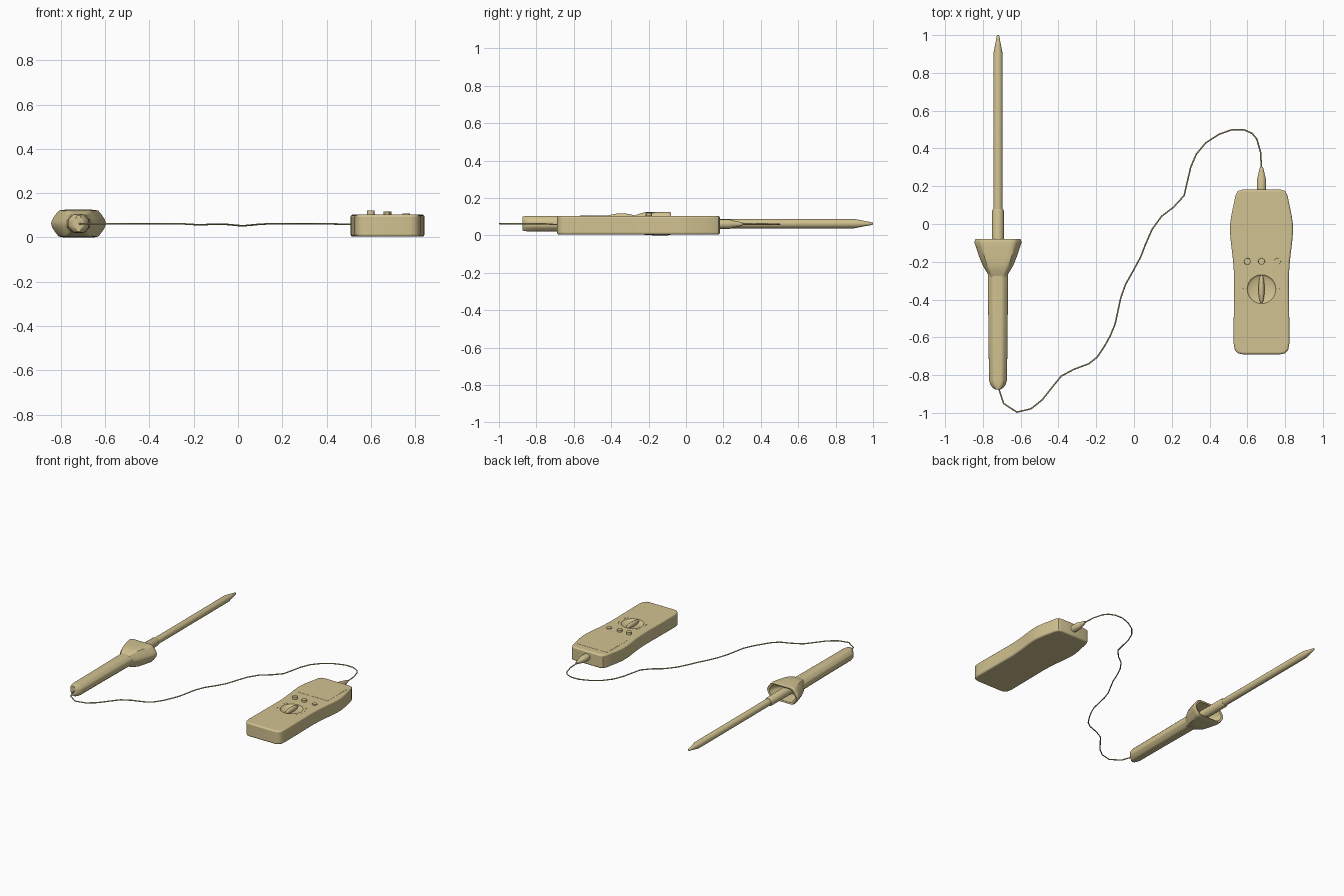
import bpy, bmesh, math

if "Cube" in bpy.data.objects:
    bpy.data.objects.remove(bpy.data.objects["Cube"])

PX, PZ = -0.72, 0.0625      # probe axis
MX, TOP = 0.675, 0.103      # meter centre and top face
mat = bpy.data.materials.new("tan")
mat.diffuse_color = (0.64, 0.54, 0.285, 1)
mat.use_nodes = True
mat.node_tree.nodes["Principled BSDF"].inputs["Base Color"].default_value = mat.diffuse_color


def activate(ob):
    bpy.ops.object.select_all(action='DESELECT')
    ob.select_set(True)
    bpy.context.view_layer.objects.active = ob


def finish(name, bm, angle=35):
    bmesh.ops.recalc_face_normals(bm, faces=bm.faces)
    me = bpy.data.meshes.new(name)
    bm.to_mesh(me)
    bm.free()
    me.materials.append(mat)
    ob = bpy.data.objects.new(name, me)
    bpy.context.collection.objects.link(ob)
    activate(ob)
    bpy.ops.object.shade_smooth_by_angle(angle=math.radians(angle))
    return ob


def loft(name, cx, cz, sections, n=20, chamfer=None, angle=35):
    """Sections (y, half width, half height) skinned along y.
    Round by default; chamfer=(a, b) gives a softened octagon cut by a|x| + b|z| = 1."""
    bm = bmesh.new()
    rings = []
    for y, w, h in sections:
        ring = []
        for i in range(n):
            t = 2 * math.pi * i / n
            c, s = math.cos(t), math.sin(t)
            r = 1
            if chamfer:
                d = (abs(c), abs(s), chamfer[0] * abs(c) + chamfer[1] * abs(s))
                r = sum(v ** 20 for v in d) ** (-1 / 20)
            ring.append(bm.verts.new((cx + r * c * w, y, cz + r * s * h)))
        rings.append(ring)
    for a, b in zip(rings, rings[1:]):
        for i in range(n):
            j = (i + 1) % n
            bm.faces.new((a[i], a[j], b[j], b[i]))
    bm.faces.new(rings[0])
    bm.faces.new(rings[-1])
    return finish(name, bm, angle)


def ball(name, loc, scale):
    bm = bmesh.new()
    bmesh.ops.create_uvsphere(bm, u_segments=32, v_segments=16, radius=1)
    bmesh.ops.scale(bm, vec=scale, verts=bm.verts)
    bmesh.ops.translate(bm, vec=loc, verts=bm.verts)
    return finish(name, bm)


def disc(name, x, y, z0, z1, r, n=24):
    bm = bmesh.new()
    bmesh.ops.create_cone(bm, cap_ends=True, segments=n, radius1=r, radius2=r * 0.94, depth=z1 - z0)
    bmesh.ops.translate(bm, vec=(x, y, (z0 + z1) / 2), verts=bm.verts)
    return finish(name, bm)


# Probe rod with pointed tip, and the sleeve at its root
loft("probe_rod", PX, PZ, [(-0.2, .025, .025), (0.9, .025, .025), (0.96, .013, .013),
                           (0.995, .007, .007), (1.0, .004, .004)], angle=50)
loft("probe_sleeve", PX, PZ, [(-0.2, .033, .033), (0.07, .031, .031), (0.08, .027, .027)])

# Handle with rounded butt
loft("probe_handle", PX, PZ, [(-0.875, .016, .036), (-0.868, .027, .039), (-0.85, .041, .041),
                              (-0.825, .048, .042), (-0.6, .050, .042), (-0.3, .054, .043),
                              (-0.22, .054, .043)], 40, (.75, .625))

# Flared hand guard, hollow towards the probe
loft("hand_guard", PX, PZ, [(-0.28, .050, .041), (-0.265, .054, .047), (-0.24, .070, .056),
                            (-0.215, .084, .061), (-0.17, .102, .0625), (-0.12, .119, .0625),
                            (-0.1, .125, .0625), (-0.085, .124, .061), (-0.08, .120, .058),
                            (-0.083, .106, .048), (-0.13, .097, .046), (-0.19, .06, .04)],
     48, (.93, .35))

# Meter body: waisted outline, extruded and bevelled
half = [(.1, .182), (.125, .175), (.138, .15), (.148, .1), (.159, .05), (.166, 0), (.167, -.04),
        (.162, -.1), (.153, -.17), (.147, -.24), (.145, -.3), (.147, -.5), (.148, -.63),
        (.142, -.665), (.125, -.684), (.1, -.69)]
outline = half + [(-x, y) for x, y in reversed(half)]
bm = bmesh.new()
face = bm.faces.new([bm.verts.new((MX + x, y, 0.004)) for x, y in outline])
ext = bmesh.ops.extrude_face_region(bm, geom=[face])
bmesh.ops.translate(bm, vec=(0, 0, TOP - 0.004),
                    verts=[v for v in ext["geom"] if isinstance(v, bmesh.types.BMVert)])
body = finish("meter_body", bm)
bev = body.modifiers.new("bevel", 'BEVEL')
bev.width, bev.segments = 0.01, 3
bev.limit_method, bev.angle_limit = 'ANGLE', math.radians(60)

# Dished recess for the dial
DY = -0.345
cutter = ball("dial_cutter", (MX, DY, TOP), (.076, .076, .016))
cut = body.modifiers.new("dial_recess", 'BOOLEAN')
cut.operation, cut.object = 'DIFFERENCE', cutter
activate(body)
for m in [m.name for m in body.modifiers]:
    bpy.ops.object.modifier_apply(modifier=m)
bpy.data.objects.remove(cutter)
bpy.ops.object.shade_smooth_by_angle(angle=math.radians(35))

# Dial grip and its tick marks
ball("dial_grip", (MX, DY, TOP - .008), (.016, .076, .022))
for side in (0, math.pi):
    for k in range(-3, 4):
        a = side + k * math.radians(12)
        disc("dial_tick", MX + .095 * math.cos(a), DY + .095 * math.sin(a),
             TOP - .003, TOP + .0015, .003, 8)

# Push buttons
for x, z in ((0.6, .121), (0.675, .117), (0.76, .108)):
    disc("button", x, -0.198, TOP - .01, z, .018)

# Display panel
bm = bmesh.new()
bmesh.ops.create_cube(bm, size=1)
bmesh.ops.scale(bm, vec=(.25, .23, .004), verts=bm.verts)
bmesh.ops.translate(bm, vec=(MX, .01, TOP - .001), verts=bm.verts)
finish("display_panel", bm)

# Cable plug
loft("cable_plug", MX, .06, [(.17, .025, .025), (.235, .025, .025), (.245, .021, .021),
                             (.29, .011, .011), (.302, .008, .008)])

# Cable
path = [(-.72, -.86), (-.69, -.95), (-.62, -.996), (-.545, -.978), (-.485, -.93), (-.43, -.86),
        (-.385, -.805), (-.32, -.77), (-.24, -.74), (-.195, -.705), (-.155, -.645), (-.125, -.59),
        (-.1, -.53), (-.07, -.39), (-.045, -.32), (0, -.24), (.035, -.175), (.06, -.11),
        (.095, -.03), (.145, .04), (.21, .09), (.265, .15), (.3, .3), (.33, .37), (.38, .43),
        (.45, .475), (.52, .5), (.58, .5), (.625, .48), (.65, .45), (.67, .38), (.675, .29)]
cu = bpy.data.curves.new("cable", 'CURVE')
cu.dimensions = '3D'
cu.bevel_depth, cu.bevel_resolution, cu.use_fill_caps = .004, 1, True
cu.materials.append(mat)
sp = cu.splines.new('POLY')
sp.points.add(len(path) - 1)
for p, (x, y) in zip(sp.points, path):
    dip = .009 * math.exp(-((x - .02) / .07) ** 2) + .005 * math.exp(-((x + .17) / .06) ** 2)
    p.co = (x, y, .062 - dip - .004 * max(0, x - .3) / .375, 1)
cable = bpy.data.objects.new("cable", cu)
bpy.context.collection.objects.link(cable)
